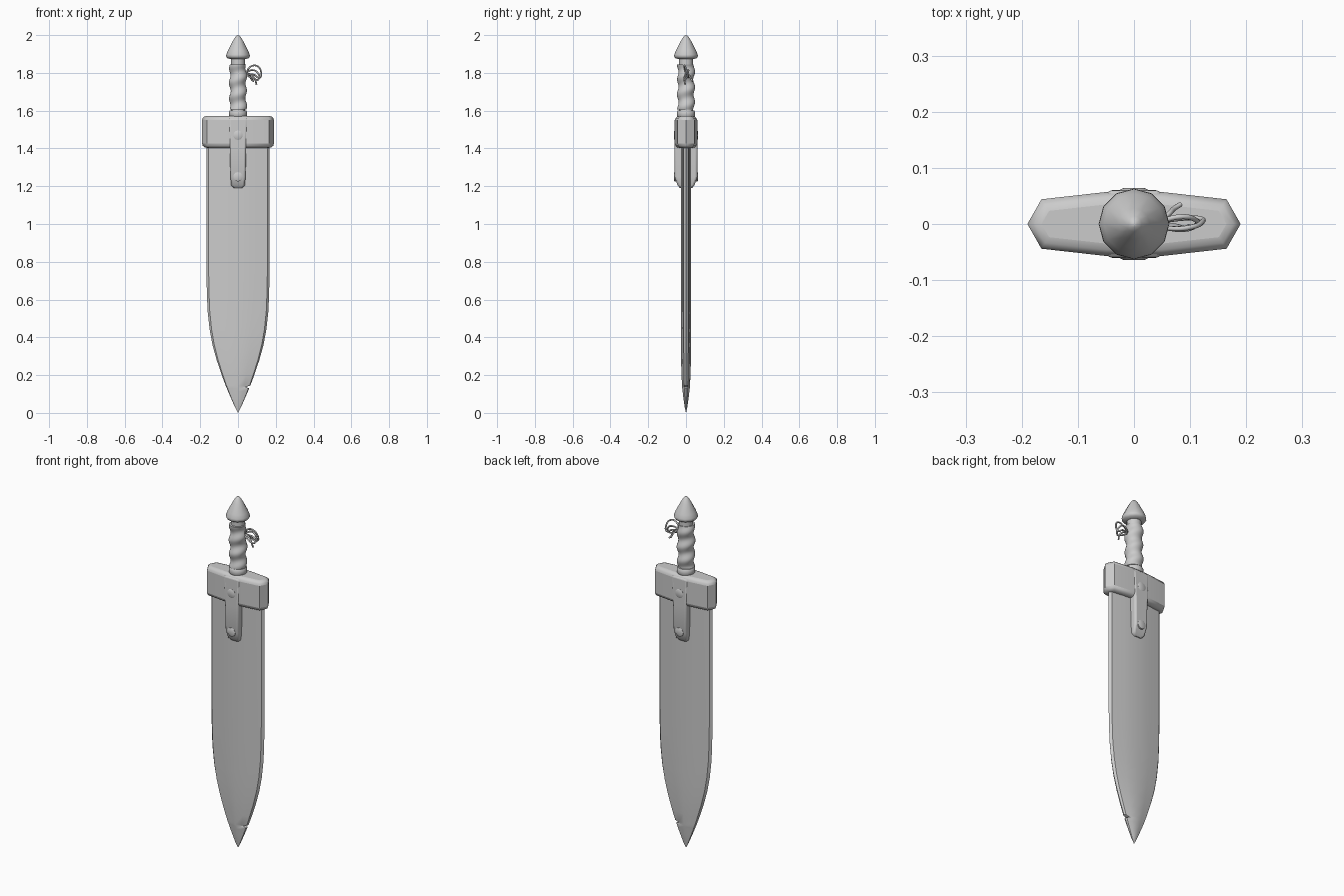
import bpy, bmesh
from math import sin, cos, pi, radians

if "Cube" in bpy.data.objects:
    bpy.data.objects.remove(bpy.data.objects["Cube"])


def loft(name, rings, smooth=40, bevel=0, limit=70):
    """Skin a stack of equal-length closed rings and cap both ends."""
    bm = bmesh.new()
    rows = [[bm.verts.new(p) for p in ring] for ring in rings]
    n = len(rows[0])
    for a, b in zip(rows, rows[1:]):
        for i in range(n):
            j = (i + 1) % n
            bm.faces.new((a[i], a[j], b[j], b[i]))
    bm.faces.new(rows[0])
    bm.faces.new(rows[-1])
    bmesh.ops.remove_doubles(bm, verts=bm.verts, dist=1e-5)
    bmesh.ops.recalc_face_normals(bm, faces=bm.faces)
    mesh = bpy.data.meshes.new(name)
    bm.to_mesh(mesh)
    bm.free()
    ob = bpy.data.objects.new(name, mesh)
    bpy.context.collection.objects.link(ob)
    if bevel:
        mod = ob.modifiers.new("rounding", 'BEVEL')
        mod.width, mod.segments = bevel, 3
        mod.limit_method, mod.angle_limit = 'ANGLE', radians(limit)
    bpy.ops.object.select_all(action='DESELECT')
    ob.select_set(True)
    bpy.context.view_layer.objects.active = ob
    bpy.ops.object.shade_smooth_by_angle(angle=radians(smooth))
    return ob


def turned(name, profile, sides, smooth=40):
    """Lathe a (radius, z) profile around the z axis."""
    return loft(name, [[(r * cos(2 * pi * i / sides), r * sin(2 * pi * i / sides), z)
                        for i in range(sides)] for r, z in profile], smooth)


# Blade: flattened section with bevelled edges; the right edge has a notch
section = [(-1, 0), (-.93, -.45), (-.5, -.78), (0, -1), (.5, -.78), (.93, -.45),
           (1, 0), (.93, .45), (.5, .78), (0, 1), (-.5, .78), (-.93, .45)]
blade_rows = [  # z, left half width, right half width, half thickness
    (0, 0, 0, 0), (.03, .016, .016, .007), (.08, .038, .038, .014),
    (.115, .053, .053, .018), (.13, .059, .059, .020), (.137, .062, .042, .021),
    (.146, .066, .066, .021), (.20, .086, .086, .024), (.28, .113, .113, .026),
    (.36, .135, .135, .027), (.44, .150, .150, .027), (.54, .161, .161, .027),
    (.64, .165, .165, .027), (.75, .167, .167, .027), (1.45, .167, .167, .027)]
loft("blade", [[((l if u < 0 else r) * u, t * v, z) for u, v in section]
               for z, l, r, t in blade_rows], 30)

# Guard: pointed-end block, thickest in the middle
plan = [(-.19, 0), (-.165, -.044), (-.05, -.057), (.05, -.057), (.165, -.044),
        (.19, 0), (.165, .044), (.05, .057), (-.05, .057), (-.165, .044)]
loft("guard", [[(x, y, z) for x, y in plan] for z in (1.403, 1.572)], 40, .022)

# Tongue clasping the blade below the guard, front and back
tongue = [(1.19, .026, .032), (1.205, .036, .045), (1.25, .040, .060),
          (1.40, .043, .061), (1.56, .050, .060)]
loft("guard_tongue", [[(-w, -d, z), (w, -d, z), (w, d, z), (-w, d, z)]
                      for z, w, d in tongue], 40, .01, 50)

# Rivets on both faces of the tongue
for side, label in ((-1, "front"), (1, "back")):
    for z in (1.25, 1.47):
        loft(f"rivet_{label}", [[(r * cos(a * pi / 6), side * y, z + r * sin(a * pi / 6))
             for a in range(12)] for r, y in ((.025, .045), (.025, .061), (.019, .064))])

# Grip core, collar ring and conical pommel
turned("grip_core", [(.037, 1.56), (.037, 1.89)], 16)
turned("grip_collar", [(.043, 1.565), (.048, 1.572), (.048, 1.594), (.043, 1.602)], 16)
turned("pommel", [(.036, 1.872), (.056, 1.878), (.063, 1.887), (.062, 1.897),
                  (.054, 1.917), (.028, 1.968), (.014, 1.991), (.006, 1.998),
                  (0, 2.0)], 12, 50)

# Leather wrap: spiral bulges around the grip
wrap = []
for k in range(49):
    z = 1.605 + .24 * k / 48
    ring = []
    for i in range(24):
        a = 2 * pi * i / 24
        phase = (z - 1.605) / .08 * 2 * pi - a
        r = .0435 + .0045 * sin(phase) + .001 * sin(2 * a + 40 * z)
        ring.append((r * cos(a), r * sin(a), z))
    wrap.append(ring)
loft("grip_wrap", wrap, 50)


# Bow of cord tied at the side of the grip
def cord(name, points):
    cu = bpy.data.curves.new(name, 'CURVE')
    cu.dimensions = '3D'
    cu.bevel_depth, cu.bevel_resolution, cu.resolution_u = .0045, 2, 6
    cu.use_fill_caps = True
    sp = cu.splines.new('BEZIER')
    sp.bezier_points.add(len(points) - 1)
    for bp, p in zip(sp.bezier_points, points):
        bp.co = p
        bp.handle_left_type = bp.handle_right_type = 'AUTO'
    bpy.context.collection.objects.link(bpy.data.objects.new(name, cu))


cord("bow_loop_upper", [(.042, 0, 1.795), (.065, -.008, 1.832), (.10, -.006, 1.837),
                        (.122, .004, 1.805), (.115, .010, 1.775), (.085, .010, 1.79),
                        (.042, .004, 1.795)])
cord("bow_loop_lower", [(.042, 0, 1.80), (.075, .012, 1.815), (.105, .010, 1.80),
                        (.108, -.004, 1.765), (.085, -.010, 1.768), (.042, -.002, 1.79)])
cord("bow_tail_long", [(.045, 0, 1.795), (.075, -.004, 1.785), (.092, -.008, 1.76),
                       (.098, -.004, 1.738)])
cord("bow_tail_short", [(.045, .004, 1.795), (.062, .018, 1.785), (.072, .028, 1.765),
                        (.083, .035, 1.755)])
